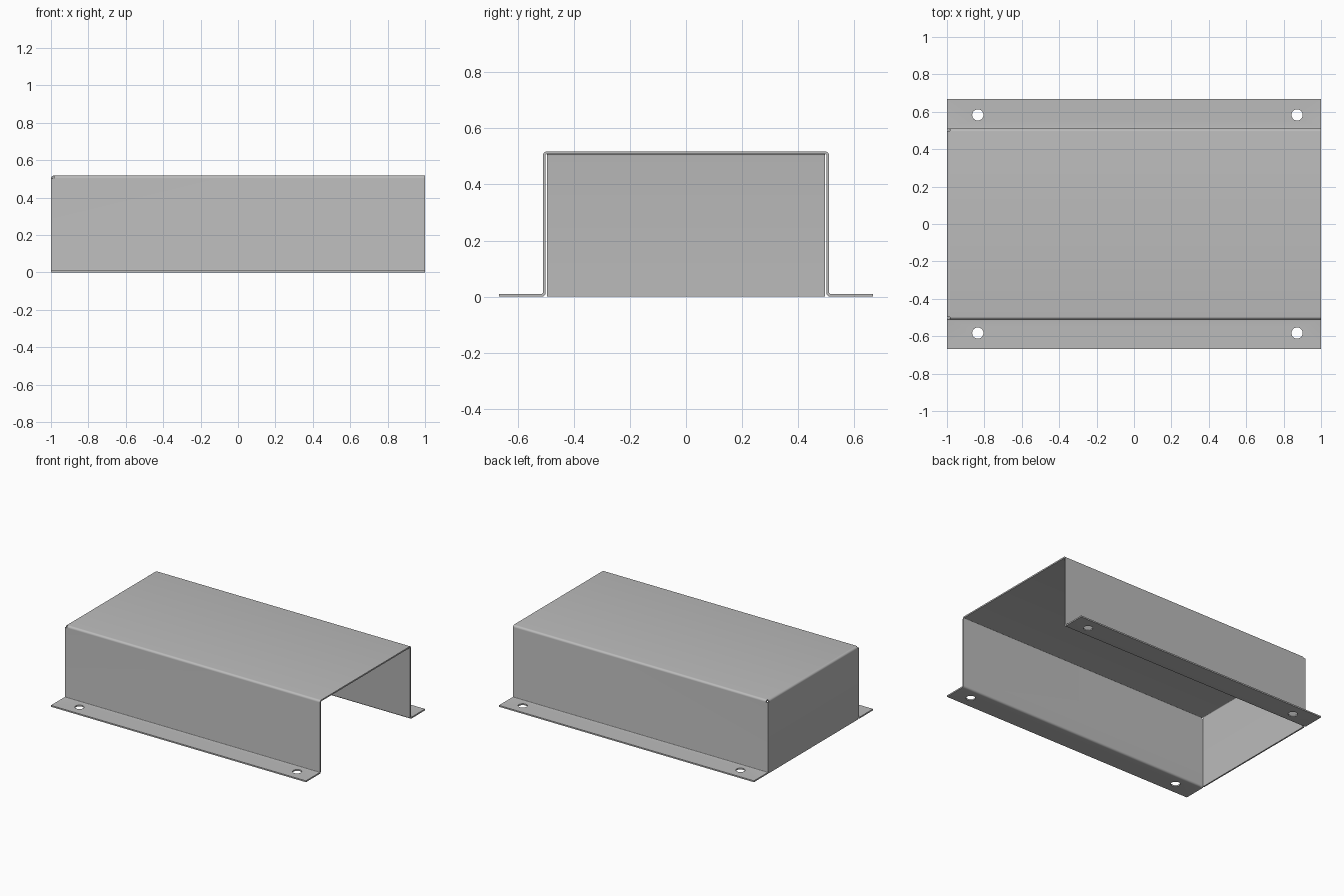
import bpy
import bmesh
from math import tan, pi
from mathutils import Vector

cube = bpy.data.objects.get("Cube")
if cube:
    bpy.data.objects.remove(cube, do_unlink=True)

THICK = 0.01      # sheet thickness
BEND = 0.01       # bend radius along the sheet's middle
HEIGHT = 0.518
WALL = 0.505      # wall distance from the middle
FLANGE = 0.667
NOTCH_X = -0.985  # where the top stops and the end bend begins

steel = bpy.data.materials.new("sheet_grey")
steel.use_nodes = True
colour = (0.5, 0.5, 0.5, 1)
steel.diffuse_color = colour
steel.node_tree.nodes["Principled BSDF"].inputs["Base Color"].default_value = colour


def rounded_path(corners, steps=6):
    """Points and normals along a polyline whose corners are bent to an arc."""
    pts = [Vector(c) for c in corners]
    dirs = [(b - a).normalized() for a, b in zip(pts, pts[1:])]
    side = lambda d: Vector((-d.y, d.x))
    path = [(pts[0], side(dirs[0]))]
    for p, d0, d1 in zip(pts[1:], dirs, dirs[1:]):
        turn = 1 if d0.cross(d1) > 0 else -1
        start = p - d0 * BEND * tan(pi / 4 * 1.0)
        centre = start + side(d0) * turn * BEND
        for i in range(steps + 1):
            n = side(d0).slerp(side(d1), i / steps)
            path.append((centre - n * turn * BEND, n))
    path.append((pts[-1], side(dirs[-1])))
    return path


def bent_sheet(name, corners, place, start, end):
    """Thicken a bent path and extrude it; place(u, v, w) gives the position."""
    path = rounded_path(corners)
    left = [p + n * THICK / 2 for p, n in path]
    right = [p - n * THICK / 2 for p, n in path]
    bm = bmesh.new()
    rows = [[[bm.verts.new(place(p.x, p.y, w)) for p in line]
             for line in (left, right)] for w in (start, end)]
    (la, ra), (lb, rb) = rows
    last = len(path) - 1
    for i in range(last):
        j = i + 1
        for quad in ((la[i], la[j], lb[j], lb[i]), (ra[i], ra[j], rb[j], rb[i]),
                     (la[i], la[j], ra[j], ra[i]), (lb[i], lb[j], rb[j], rb[i])):
            bm.faces.new(quad)
    for i in (0, last):
        bm.faces.new((la[i], lb[i], rb[i], ra[i]))
    bmesh.ops.recalc_face_normals(bm, faces=bm.faces)
    mesh = bpy.data.meshes.new(name)
    bm.to_mesh(mesh)
    bm.free()
    obj = bpy.data.objects.new(name, mesh)
    bpy.context.collection.objects.link(obj)
    mesh.materials.append(steel)
    return obj


def select(obj):
    bpy.ops.object.select_all(action="DESELECT")
    obj.select_set(True)
    bpy.context.view_layer.objects.active = obj


def cut(obj, cutter):
    cutter.hide_render = True
    select(obj)
    mod = obj.modifiers.new("cut", "BOOLEAN")
    mod.operation = "DIFFERENCE"
    mod.solver = "EXACT"
    mod.object = cutter
    bpy.ops.object.modifier_apply(modifier=mod.name)
    bpy.data.objects.remove(cutter, do_unlink=True)


# Channel: flange, wall, top, wall, flange
low, high = THICK / 2, HEIGHT - THICK / 2
half = [(FLANGE, low), (WALL, low), (WALL, high)]
profile = [(-y, z) for y, z in half] + half[::-1]
cover = bent_sheet("cover_channel", profile, lambda y, z, x: (x, y, z), -1, 1)

# Bolt holes in both flanges
for x in (-0.835, 0.872):
    for y in (-0.583, 0.583):
        bpy.ops.mesh.primitive_cylinder_add(vertices=32, radius=0.03, depth=0.1,
                                            location=(x, y, 0))
        cut(cover, bpy.context.object)

# Relief notch where the end panel folds down from the top
bpy.ops.mesh.primitive_cube_add(size=1, location=(NOTCH_X - 0.5, 0, HEIGHT - 0.015 + 0.5))
bpy.context.object.scale = (1, 2, 1)
cut(cover, bpy.context.object)

# End panel folded down between the walls
panel = bent_sheet("end_panel", [(NOTCH_X, high), (-1 + THICK / 2, high), (-1 + THICK / 2, 0)],
                   lambda x, z, y: (x, y, z), -0.496, 0.496)

for obj in (cover, panel):
    select(obj)
    bpy.ops.object.shade_smooth_by_angle(angle=pi / 6)
